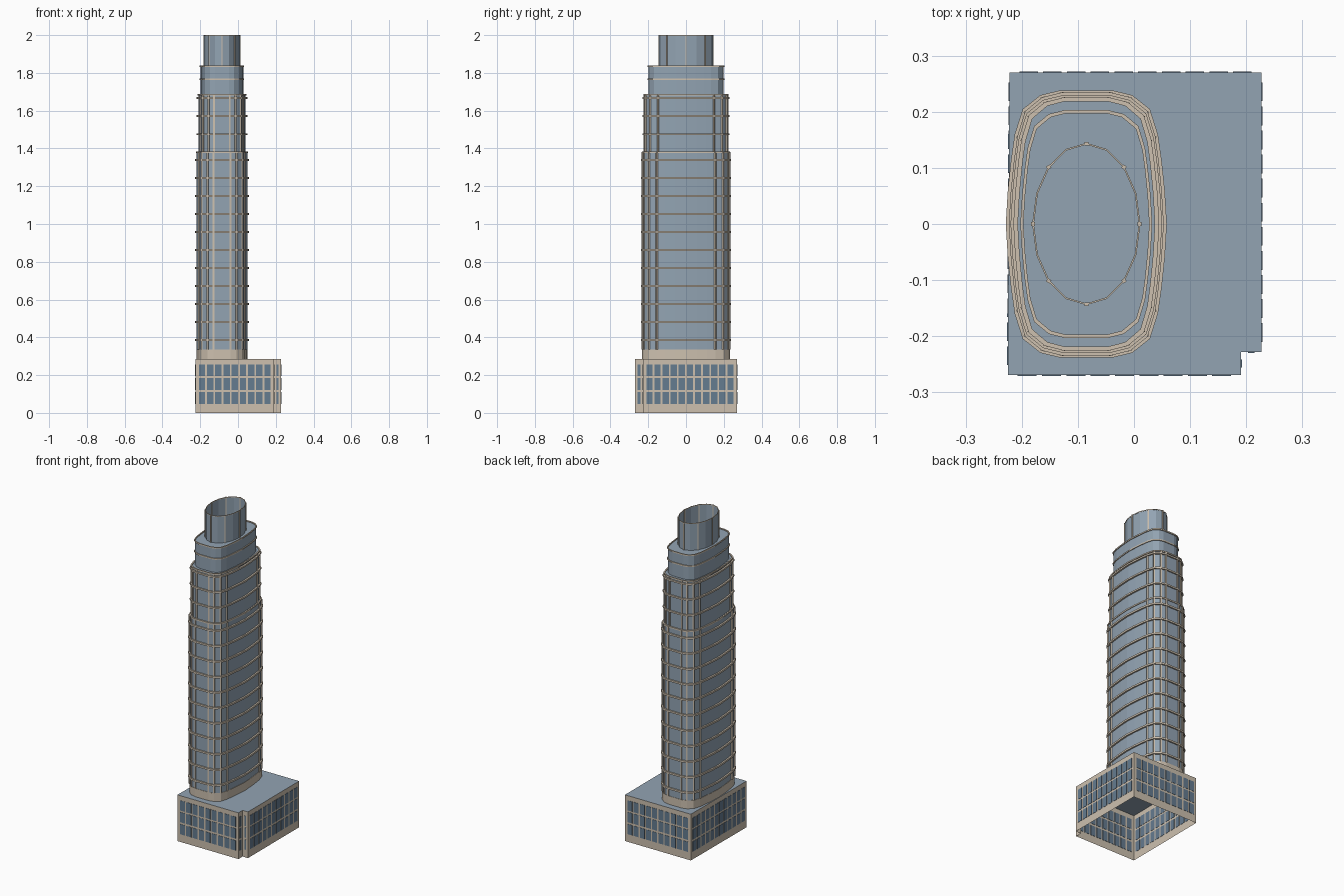
import bpy, math
from mathutils import Matrix, Vector

cube = bpy.data.objects.get("Cube")
if cube:
    bpy.data.objects.remove(cube, do_unlink=True)


def material(name, rgb):
    m = bpy.data.materials.new(name)
    m.use_nodes = True
    m.diffuse_color = (*rgb, 1)
    bsdf = next(n for n in m.node_tree.nodes if n.type == 'BSDF_PRINCIPLED')
    bsdf.inputs["Base Color"].default_value = (*rgb, 1)
    bsdf.inputs["Roughness"].default_value = 0.6
    return m


STONE = material("beige stone", (0.61, 0.53, 0.43))
GLASS = material("blue grey glass", (0.29, 0.37, 0.45))
WINDOW = material("dark window blue", (0.13, 0.20, 0.28))


def make(name, verts, faces, *mats):
    mesh = bpy.data.meshes.new(name)
    mesh.from_pydata(verts, [], faces)
    for m in mats:
        mesh.materials.append(m)
    ob = bpy.data.objects.new(name, mesh)
    bpy.context.scene.collection.objects.link(ob)
    return ob


def prism(name, loop, z0, z1, mat, top_mat=None, cap=True):
    """Vertical walls around a counter-clockwise outline, with an optional roof."""
    n = len(loop)
    verts = [(x, y, z) for z in (z0, z1) for x, y in loop]
    faces = [(i, (i + 1) % n, n + (i + 1) % n, n + i) for i in range(n)]
    if cap:
        faces.append(tuple(range(n, 2 * n)))
    ob = make(name, verts, faces, mat, top_mat or mat)
    if cap:
        ob.data.polygons[n].material_index = 1
    return ob


def bands(name, outer, inner, heights, thick, mat):
    """Stack of flat ring ledges."""
    n, verts, faces = len(outer), [], []
    for z in heights:
        b = len(verts)
        corners = ((outer, z - thick), (outer, z), (inner, z), (inner, z - thick))
        for loop, h in corners:
            verts += [(x, y, h) for x, y in loop]
        for k in range(4):
            p, q = b + k * n, b + (k + 1) % 4 * n
            faces += [(p + i, p + (i + 1) % n, q + (i + 1) % n, q + i) for i in range(n)]
    return make(name, verts, faces, mat)


def boxes(name, items, mat):
    """Many boxes in one mesh; each is (centre, size, turn about z)."""
    verts, faces = [], []
    quads = ((0, 1, 3, 2), (4, 6, 7, 5), (0, 4, 5, 1), (2, 3, 7, 6), (0, 2, 6, 4), (1, 5, 7, 3))
    for centre, size, turn in items:
        b = len(verts)
        rot = Matrix.Rotation(turn, 3, 'Z')
        for i in range(8):
            c = Vector([s * (0.5 if i >> k & 1 else -0.5) for k, s in enumerate(size)])
            verts.append(Vector(centre) + rot @ c)
        faces += [tuple(b + i for i in q) for q in quads]
    return make(name, verts, faces, mat)


# Podium: hollow stone shell with a notched corner and a glass-coloured roof
TOP = 0.285
podium = [(-0.225, -0.269), (0.191, -0.269), (0.191, -0.228),
          (0.2275, -0.228), (0.2275, 0.27), (-0.222, 0.27)]
prism("podium", podium, 0, TOP, STONE, GLASS)

# Podium windows: three rows on every wall
columns = (9, 1, 1, 11, 10, 12)
panes = []
for i, count in enumerate(columns):
    a, b = Vector(podium[i]), Vector(podium[(i + 1) % len(podium)])
    d = b - a
    margin = 0.011 if count == 1 else 0.013
    pitch = (d.length - 2 * margin) / count
    turn = math.atan2(d.y, d.x)
    for c in range(count):
        p = a + d.normalized() * (margin + pitch * (c + 0.5))
        for z in (0.079, 0.153, 0.225):
            panes.append(((p.x, p.y, z), (pitch * 0.78, 0.003, 0.062), turn))
boxes("podium_windows", panes, WINDOW)

# Tower plan: flat ends, rounded corners, bowed long sides
CX = -0.085
QUARTER = [(1, 0), (0.975, 0.25), (0.935, 0.48), (0.89, 0.67),
           (0.79, 0.86), (0.57, 0.965), (0.33, 1)]
CORNER = QUARTER[3:]


def plan(hx, hy):
    q = QUARTER
    loop = q + [(-x, y) for x, y in q[::-1]] + [(-x, -y) for x, y in q[1:]]
    loop += [(x, -y) for x, y in q[:0:-1]]
    return [(CX + x * hx, y * hy) for x, y in loop]


def ribs(name, points, z0, z1, width):
    items = []
    for x, y in points:
        items.append(((x, y, (z0 + z1) / 2), (width, width, z1 - z0),
                      math.atan2(y, x - CX)))
    boxes(name, items, STONE)


def corner_ribs(name, hx, hy, z0, z1):
    pts = [(CX + sx * x * hx, sy * y * hy) for x, y in CORNER
           for sx in (-1, 1) for sy in (-1, 1)]
    ribs(name, pts, z0, z1, 0.009)


# Stone plinth under the tower
prism("tower_plinth", plan(0.136, 0.232), TOP, 0.336, STONE)

# Lower shaft
prism("lower_shaft", plan(0.134, 0.23), 0.336, 1.38, GLASS)
floors = [0.391 + 0.0953 * i for i in range(11)]
bands("lower_floor_bands", plan(0.1435, 0.238), plan(0.132, 0.228), floors, 0.011, STONE)
bands("lower_rim", plan(0.138, 0.234), plan(0.130, 0.226), [1.384], 0.009, STONE)
corner_ribs("lower_ribs", 0.134, 0.23, 0.336, 1.38)

# Middle shaft
prism("middle_shaft", plan(0.125, 0.221), 1.38, 1.682, GLASS)
bands("middle_floor_bands", plan(0.135, 0.229), plan(0.123, 0.219),
      [1.48, 1.577, 1.672], 0.01, STONE)
bands("middle_rim", plan(0.13, 0.225), plan(0.122, 0.218), [1.687], 0.008, STONE)
corner_ribs("middle_ribs", 0.125, 0.221, 1.38, 1.682)

# Upper shaft
prism("upper_shaft", plan(0.113, 0.198), 1.682, 1.832, GLASS)
bands("upper_bands", plan(0.1175, 0.203), plan(0.112, 0.197), [1.77, 1.838], 0.008, STONE)

# Open oval crown with slim ribs and a thin rim
SIDES = 16


def oval(hx, hy):
    return [(CX + hx * math.cos(a), hy * math.sin(a))
            for a in (math.tau * i / SIDES for i in range(SIDES))]


prism("crown", oval(0.095, 0.143), 1.832, 2.0, GLASS, cap=False)
bands("crown_rim", oval(0.0965, 0.1445), oval(0.0935, 0.1415), [2.0], 0.005, STONE)
ribs("crown_ribs", oval(0.095, 0.143)[::2], 1.832, 2.0, 0.007)
